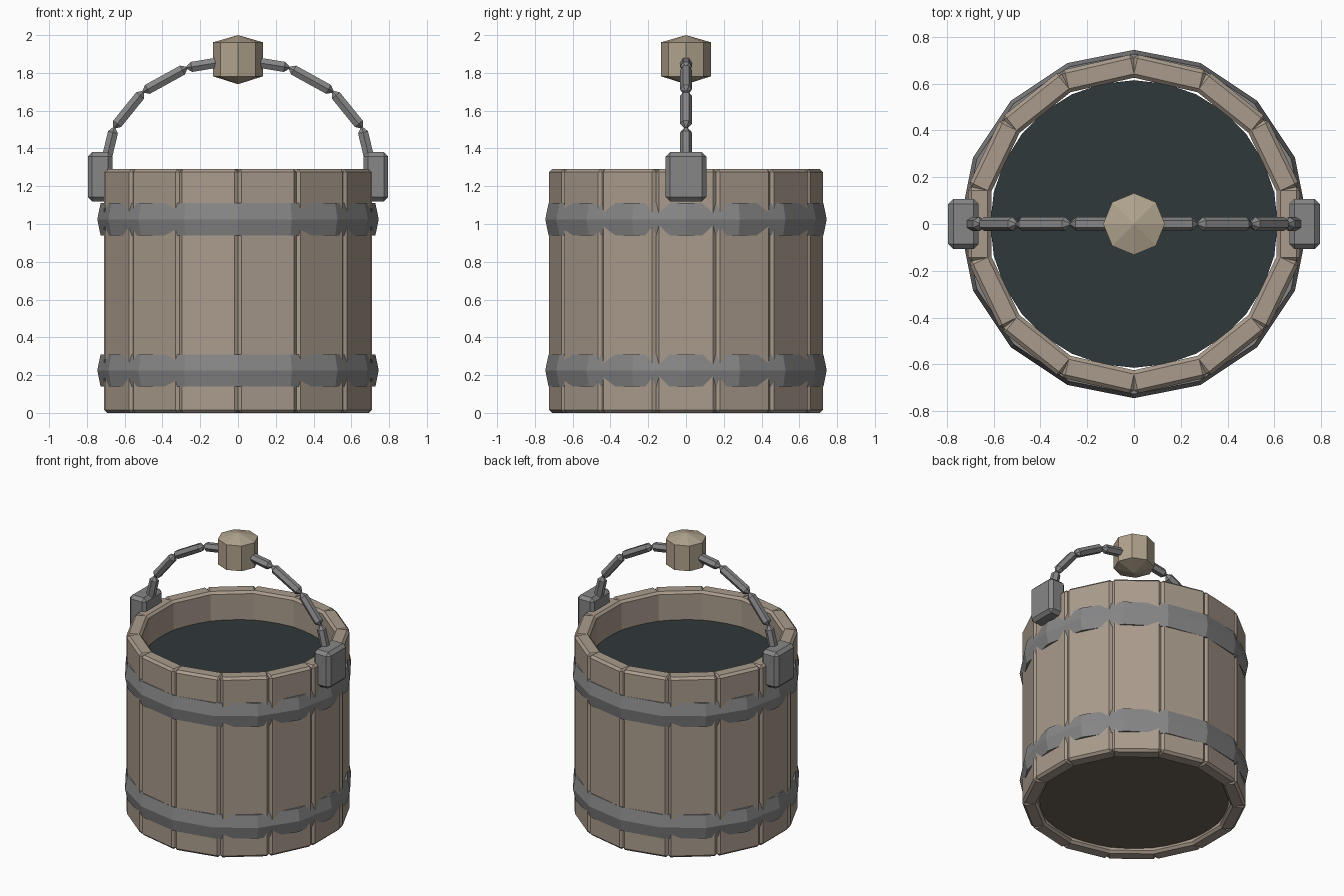
import bpy, bmesh
from math import sin, cos, pi
from mathutils import Matrix, Vector

if "Cube" in bpy.data.objects:
    bpy.data.objects.remove(bpy.data.objects["Cube"])


def material(name, rgb):
    m = bpy.data.materials.new(name)
    m.diffuse_color = (*rgb, 1)
    m.use_nodes = True
    m.node_tree.nodes["Principled BSDF"].inputs["Base Color"].default_value = m.diffuse_color
    return m


WOOD = material("wood", (0.40, 0.33, 0.265))
GRIP = material("grip_wood", (0.44, 0.37, 0.27))
IRON = material("iron", (0.24, 0.24, 0.245))
WATER = material("dark_water", (0.03, 0.04, 0.042))
FLOOR = material("floor_wood", (0.15, 0.125, 0.10))


def add_object(name, bm, mat, matrix=Matrix()):
    bmesh.ops.recalc_face_normals(bm, faces=bm.faces)
    me = bpy.data.meshes.new(name)
    bm.to_mesh(me)
    bm.free()
    me.materials.append(mat)
    ob = bpy.data.objects.new(name, me)
    ob.matrix_world = matrix
    bpy.context.collection.objects.link(ob)
    return ob


def bevelled_box(name, size, bevel, mat, matrix):
    bm = bmesh.new()
    bmesh.ops.create_cube(bm, size=1)
    bmesh.ops.scale(bm, vec=size, verts=bm.verts)
    bmesh.ops.bevel(bm, geom=list(bm.edges), offset=bevel, segments=1,
                    affect='EDGES', profile=0.5)
    return add_object(name, bm, mat, matrix)


def lathe(name, profile, sides, mat, matrix=Matrix(), closed=False):
    """Revolve (radius, z) points about z; zero radius makes a pole."""
    bm = bmesh.new()
    rings = []
    for r, z in profile:
        if r == 0:
            rings.append([bm.verts.new((0, 0, z))] * sides)
        else:
            rings.append([bm.verts.new((r * cos(2 * pi * i / sides),
                                        r * sin(2 * pi * i / sides), z))
                          for i in range(sides)])
    pairs = list(zip(rings, rings[1:]))
    if closed:
        pairs.append((rings[-1], rings[0]))
    for a, b in pairs:
        for i in range(sides):
            j = (i + 1) % sides
            bm.faces.new(list(dict.fromkeys((a[i], a[j], b[j], b[i]))))
    return add_object(name, bm, mat, matrix)


# Fourteen bevelled staves, flat ones at left and right
STAVES = 14
for k in range(STAVES):
    place = (Matrix.Rotation(2 * pi * k / STAVES, 4, 'Z')
             @ Matrix.Translation((0.66, 0, 0.645)))
    bevelled_box(f"stave_{k + 1}", (0.10, 0.318, 1.29), 0.016, WOOD, place)

# Floor and water surface
lathe("floor", [(0, 0.03), (0.615, 0.03), (0.615, 0.09), (0, 0.09)], 28, FLOOR)
lathe("water", [(0, 1.06), (0.615, 1.06), (0.615, 1.09), (0, 1.09)], 28, WATER)

# Iron hoops: six-sided section stretched in z
section = [(0.71 + 0.035 * cos(pi * k / 3), 0.098 * sin(pi * k / 3))
           for k in range(6)]
for name, z in (("lower_hoop", 0.225), ("upper_hoop", 1.025)):
    lathe(name, section, 16, IRON, Matrix.Translation((0, 0, z)), closed=True)

# Handle brackets
for name, s in (("left_bracket", -1), ("right_bracket", 1)):
    bevelled_box(name, (0.13, 0.215, 0.26), 0.022, IRON,
                 Matrix.Translation((s * 0.73, 0, 1.25)))

# Handle: eight pinched rods along a half ellipse
nodes = [Vector((0.71 * cos(pi * k / 8), 0, 1.286 + 0.586 * sin(pi * k / 8)))
         for k in range(9)]
for k, (a, b) in enumerate(zip(nodes, nodes[1:])):
    h = (b - a).length / 2
    rod = [(0, -h), (0.008, -h), (0.031, -h + 0.026),
           (0.031, h - 0.026), (0.008, h), (0, h)]
    turn = (b - a).to_track_quat('Z', 'Y').to_matrix().to_4x4()
    lathe(f"handle_rod_{k + 1}", rod, 6, IRON,
          Matrix.Translation((a + b) / 2) @ turn)

# Eight-sided wooden grip with pointed ends
lathe("grip", [(0, 1.74), (0.132, 1.782), (0.132, 1.962), (0, 2.0)], 8, GRIP)
